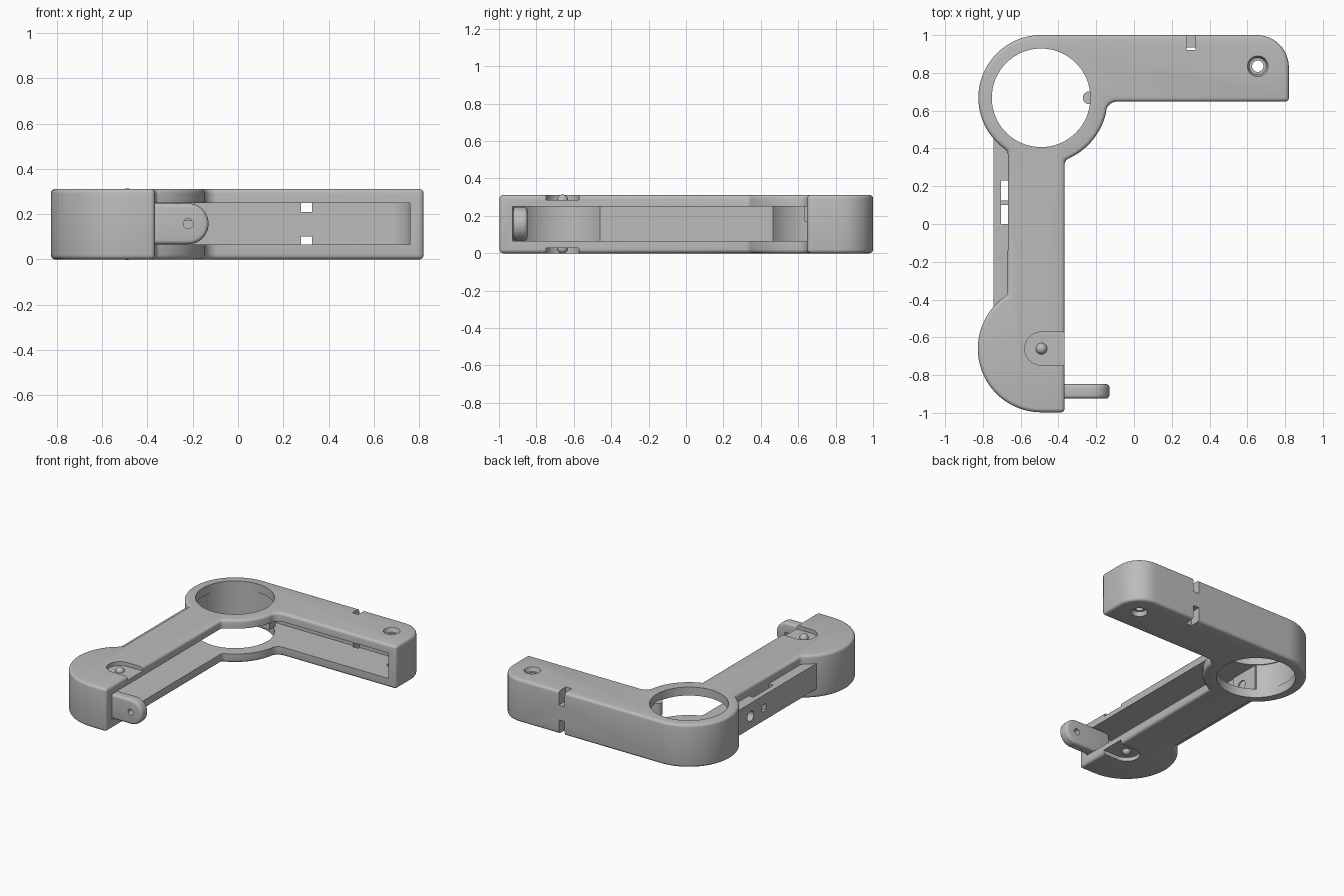
import bpy, bmesh
from math import radians, cos, sin, pi
from mathutils import Matrix, Vector

if "Cube" in bpy.data.objects:
    bpy.data.objects.remove(bpy.data.objects["Cube"])

grey = bpy.data.materials.new("plain grey")
grey.use_nodes = True
colour = (0.5, 0.5, 0.5, 1)
grey.diffuse_color = colour
grey.node_tree.nodes["Principled BSDF"].inputs["Base Color"].default_value = colour

H, LOW, HIGH = 0.312, 0.065, 0.25      # body height and slot floor / ceiling
MID = H / 2
RING = (-0.492, 0.668)
PIVOT = (-0.49, -0.66)
SCREW = (0.655, 0.835)


def arc(centre, r, start, end, n=24):
    return [(centre[0] + r * cos(radians(start + (end - start) * i / n)),
             centre[1] + r * sin(radians(start + (end - start) * i / n))) for i in range(n + 1)]


def finish(bm, name):
    bmesh.ops.recalc_face_normals(bm, faces=bm.faces)
    mesh = bpy.data.meshes.new(name)
    bm.to_mesh(mesh)
    bm.free()
    obj = bpy.data.objects.new(name, mesh)
    bpy.context.collection.objects.link(obj)
    mesh.materials.append(grey)
    return obj


def prism(name, outline, low, high, matrix=None):
    bm = bmesh.new()
    face = bm.faces.new([bm.verts.new((x, y, low)) for x, y in outline])
    top = bmesh.ops.extrude_face_region(bm, geom=[face])["geom"]
    bmesh.ops.translate(bm, vec=(0, 0, high - low),
                        verts=[v for v in top if isinstance(v, bmesh.types.BMVert)])
    if matrix:
        bm.transform(matrix)
    return finish(bm, name)


def box(name, x, y, z):
    return prism(name, [(x[0], y[0]), (x[1], y[0]), (x[1], y[1]), (x[0], y[1])], *z)


def cylinder(name, centre, r1, r2, depth, axis="Z"):
    bm = bmesh.new()
    turn = Matrix.Rotation(pi / 2, 4, "Y" if axis == "X" else "X") if axis != "Z" else Matrix()
    bmesh.ops.create_cone(bm, cap_ends=True, segments=64, radius1=r1, radius2=r2, depth=depth,
                          matrix=Matrix.Translation(Vector(centre)) @ turn)
    return finish(bm, name)


def apply(obj, mod):
    bpy.context.view_layer.objects.active = obj
    bpy.ops.object.modifier_apply(modifier=mod.name)


def bevel(obj, width):
    mod = obj.modifiers.new("round", "BEVEL")
    mod.width, mod.segments = width, 4
    mod.limit_method, mod.angle_limit = "ANGLE", radians(35)
    apply(obj, mod)


def combine(obj, other, operation="DIFFERENCE"):
    mod = obj.modifiers.new("combine", "BOOLEAN")
    mod.object, mod.operation, mod.solver = other, operation, "EXACT"
    apply(obj, mod)
    bpy.data.objects.remove(other)


# Body: ring, two arms and a half-round end, with softened edges
outline = ([(0.82, 0.648)] + arc((0.65, 0.83), 0.17, 0, 90, 12)
           + arc(RING, 0.332, 90, 238, 36)
           + arc(PIVOT, 0.337, 122, 270, 36)
           + [(-0.367, -0.997), (-0.367, 0.338)]
           + arc(RING, 0.353, -65, -13, 14)
           + arc((-0.09, 0.59), 0.058, 170, 90, 8))
body = prism("bracket_body", outline, 0, H)
bevel(body, 0.02)

# Hollow between the two plates, open on the inner side
hollow = ([(0.76, 0.3)] + arc((0.65, 0.825), 0.11, 0, 90, 12)
          + arc(RING, 0.268, 90, 229, 36)
          + arc(PIVOT, 0.267, 131, 270, 36)
          + [(0.2, -0.927), (0.2, 0.3)])
combine(body, prism("hollow", hollow, LOW, HIGH))

# Ring opening and countersunk screw hole
combine(body, cylinder("ring_opening", (*RING, MID), 0.261, 0.261, 1))
combine(body, cylinder("screw_hole", (*SCREW, MID), 0.03, 0.03, 1))
combine(body, cylinder("sink_top", (*SCREW, H), 0.045, 0.065, 0.06))
combine(body, cylinder("sink_bottom", (*SCREW, 0), 0.065, 0.045, 0.06))

# Pivot recesses and rear notches on both plates
recess = arc(PIVOT, 0.088, 90, 270) + [(-0.3, PIVOT[1] - 0.088), (-0.3, PIVOT[1] + 0.088)]
for low, high, n_low, n_high in ((H - 0.028, 0.4, 0.21, 0.4), (-0.1, 0.028, -0.1, 0.102)):
    combine(body, prism("recess", recess, low, high))
    combine(body, box("notch", (0.278, 0.326), (0.92, 1.1), (n_low, n_high)))

# Side wall with its switch pocket and openings
wall = box("side_wall", (-0.745, -0.66), (-0.455, 0.455), (LOW, HIGH))
combine(wall, box("pocket", (-0.705, -0.6), (0, 0.23), (0, 0.4)))
combine(wall, cylinder("round_hole", (-0.7, 0.32, MID), 0.037, 0.037, 0.3, "X"))
combine(wall, box("square_hole", (-0.8, -0.6), (0.14, 0.19), (MID - 0.025, MID + 0.025)))
combine(wall, cylinder("dimple", (-0.705, 0.065, MID), 0.045, 0.045, 0.03, "X"))
bridge = box("pocket_bridge", (-0.71, -0.665), (0.1, 0.125), (MID - 0.03, MID + 0.03))

# Tab with a rounded end and a pin hole
upright = Matrix.Rotation(pi / 2, 4, "X")
r = (HIGH - LOW) / 2 - 0.002
tab_mid = (HIGH + LOW) / 2
profile = arc((-0.13 - r, tab_mid), r, -90, 90) + [(-0.5, tab_mid + r), (-0.5, tab_mid - r)]
tab = prism("latch_tab", profile, 0.848, 0.924, upright)
bevel(tab, 0.018)
combine(tab, cylinder("pin_hole", (-0.22, -0.89, tab_mid), 0.022, 0.022, 0.3, "Y"))

# Domed pivot pins
pins = []
for name, z in (("upper_pin", H - 0.028), ("lower_pin", 0.028)):
    bm = bmesh.new()
    bmesh.ops.create_uvsphere(bm, u_segments=32, v_segments=16, radius=0.03,
                              matrix=Matrix.Translation((*PIVOT, z)))
    pins.append(finish(bm, name))

# Small key inside the ring
key = prism("ring_key", arc((-0.237, 0.668), 0.034, 90, 270)
            + [(-0.19, 0.634), (-0.19, 0.702)], 0.17, HIGH + 0.01)

# Smooth shading with crisp edges
bpy.ops.object.select_all(action="DESELECT")
for obj in (body, wall, bridge, tab, key, *pins):
    obj.select_set(True)
bpy.context.view_layer.objects.active = body
bpy.ops.object.shade_smooth_by_angle(angle=radians(35))
